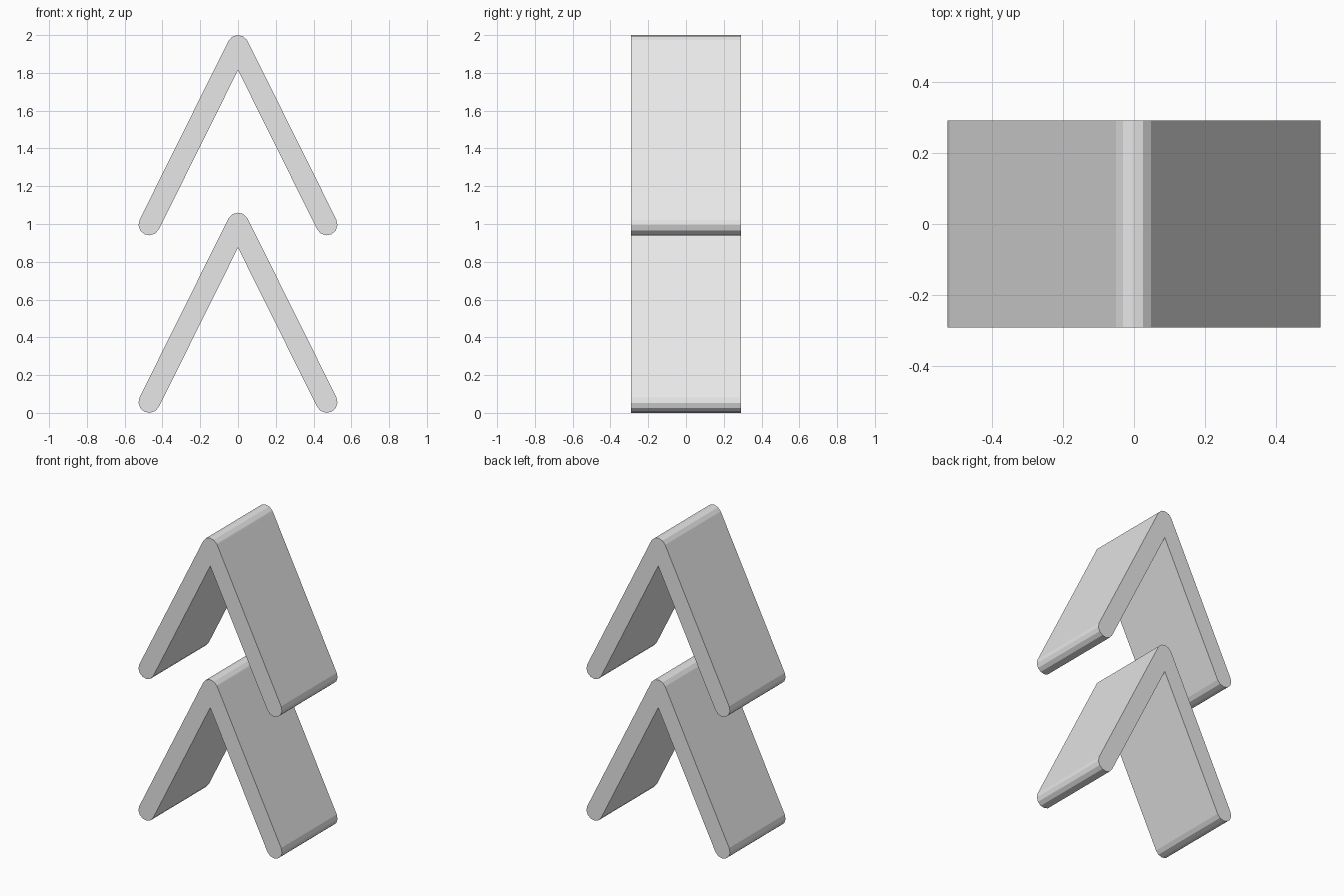
import bpy, bmesh, math
from mathutils import Vector

if "Cube" in bpy.data.objects:
    bpy.data.objects.remove(bpy.data.objects["Cube"], do_unlink=True)

R = 0.057            # half thickness of the strip
FOOT_X = 0.47        # foot centres
FOOT_Z = R
APEX_Z = 1.003       # centre of the rounded ridge
HALF_DEPTH = 0.2915
RISE = 0.94          # spacing between the two chevrons
STEP = 30            # degrees per rounded facet

grey = bpy.data.materials.new("light grey")
grey.use_nodes = True
grey.diffuse_color = (0.8, 0.8, 0.8, 1)
grey.node_tree.nodes["Principled BSDF"].inputs["Base Color"].default_value = (0.8, 0.8, 0.8, 1)


def arc(cx, cz, start, end):
    """Points on a rounded end, in fixed steps plus the end point."""
    count = math.ceil((start - end) / STEP - 1e-6)
    angles = [start - i * STEP for i in range(count)] + [end]
    return [(cx + R * math.cos(math.radians(a)), cz + R * math.sin(math.radians(a)))
            for a in angles]


def chevron(name, base):
    lean = math.degrees(math.atan2(FOOT_X, APEX_Z - FOOT_Z))
    inner = APEX_Z - R / math.sin(math.radians(lean))
    # Outline: ridge, right foot, inner corner, left foot
    outline = arc(0, APEX_Z, 180 - lean, lean)
    outline += arc(FOOT_X, FOOT_Z, lean, lean - 180)
    outline.append((0, inner))
    outline += arc(-FOOT_X, FOOT_Z, -lean, -lean - 180)

    bm = bmesh.new()
    verts = [bm.verts.new((x, -HALF_DEPTH, z + base)) for x, z in outline]
    face = bm.faces.new(verts)
    grown = bmesh.ops.extrude_face_region(bm, geom=[face])["geom"]
    moved = [v for v in grown if isinstance(v, bmesh.types.BMVert)]
    bmesh.ops.translate(bm, verts=moved, vec=Vector((0, 2 * HALF_DEPTH, 0)))
    bmesh.ops.recalc_face_normals(bm, faces=bm.faces)
    mesh = bpy.data.meshes.new(name)
    bm.to_mesh(mesh)
    bm.free()
    mesh.materials.append(grey)
    bpy.context.collection.objects.link(bpy.data.objects.new(name, mesh))


chevron("lower_chevron", 0)
chevron("upper_chevron", RISE)
